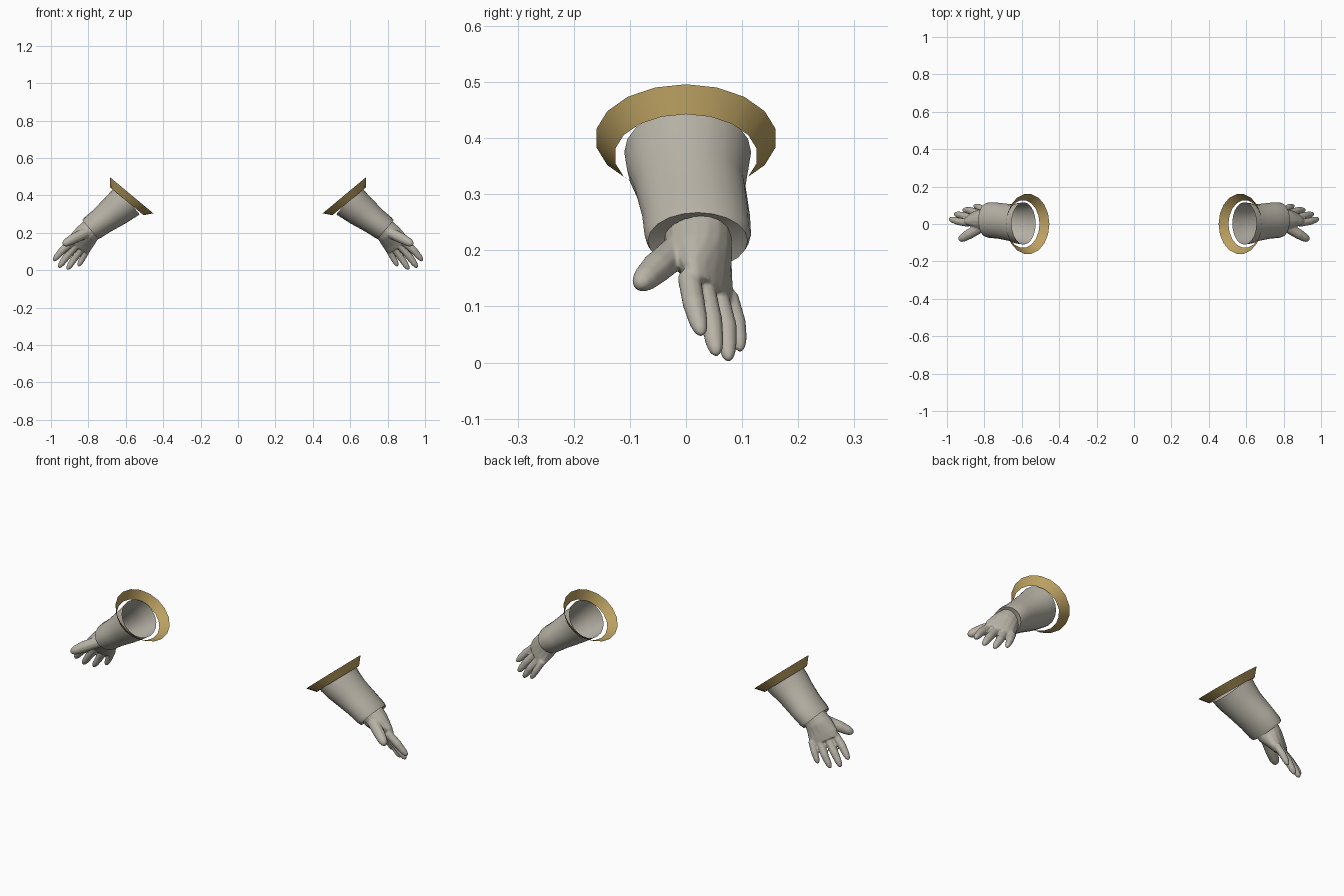
import bpy, bmesh, math
from mathutils import Vector

cube = bpy.data.objects.get("Cube")
if cube:
    bpy.data.objects.remove(cube, do_unlink=True)


def material(name, rgb):
    m = bpy.data.materials.new(name)
    m.use_nodes = True
    m.diffuse_color = (*rgb, 1)
    m.node_tree.nodes["Principled BSDF"].inputs["Base Color"].default_value = (*rgb, 1)
    return m


cloth = material("warm grey cloth", (0.48, 0.45, 0.385))
gold = material("dull gold", (0.50, 0.355, 0.12))


def loft(bm, sections, u, v, n, caps=False):
    """Skin a row of ellipses, each (centre, half width along u, half width along v)."""
    rings = []
    for c, a, b in sections:
        angles = [2 * math.pi * i / n for i in range(n)]
        rings.append([bm.verts.new(Vector(c) + u * a * math.cos(t) + v * b * math.sin(t))
                      for t in angles])
    for r, s in zip(rings, rings[1:]):
        for i in range(n):
            j = (i + 1) % n
            bm.faces.new((r[i], r[j], s[j], s[i]))
    if caps:
        bm.faces.new(rings[0])
        bm.faces.new(rings[-1])


def finish(bm, name, mat, side):
    bmesh.ops.recalc_face_normals(bm, faces=bm.faces)
    if side < 0:
        for vert in bm.verts:
            vert.co.x *= -1
        bmesh.ops.reverse_faces(bm, faces=bm.faces)
    mesh = bpy.data.meshes.new(name)
    bm.to_mesh(mesh)
    bm.free()
    mesh.materials.append(mat)
    ob = bpy.data.objects.new(name, mesh)
    bpy.context.collection.objects.link(ob)
    bpy.ops.object.select_all(action="DESELECT")
    ob.select_set(True)
    bpy.context.view_layer.objects.active = ob
    bpy.ops.object.shade_smooth_by_angle(angle=math.radians(40))
    return ob


Y = Vector((0, 1, 0))
ACROSS = Vector((-0.75, 0.45, -0.45)).normalized()   # index side to little finger side
BACK = Vector((0.32, 0.86, 0.33)).normalized()       # back of the hand


def digit(bm, base, middle, tip, r):
    """Tapered finger with a rounded end."""
    p0, p1, p2 = Vector(base), Vector(middle), Vector(tip)
    d = (p2 - p0).normalized()
    u = (ACROSS - d * ACROSS.dot(d)).normalized()
    v = d.cross(u)
    row = [(p0, r), (p1, r * 0.97), (p1.lerp(p2, 0.65), r * 0.8),
           (p1.lerp(p2, 0.92), r * 0.58), (p2 + d * 0.004, r * 0.25)]
    loft(bm, [(c, k, k) for c, k in row], u, v, 10, True)


def build_arm(side, label):
    # Flared band around the sleeve opening
    bm = bmesh.new()
    axis = Vector((0.64, 0, -0.77))
    top = Vector((0.568, 0, 0.40))
    loft(bm, [(top, 0.15, 0.162), (top + axis * 0.041, 0.116, 0.128)],
         Vector((0.77, 0, 0.64)), Y, 18)
    finish(bm, label + "_sleeve_band", gold, side)

    # Hollow sleeve with a rolled-in cuff
    bm = bmesh.new()
    loft(bm, [((0.59, 0.003, 0.375), 0.10, 0.113),
              ((0.625, 0.003, 0.344), 0.093, 0.108),
              ((0.66, 0.007, 0.315), 0.087, 0.099),
              ((0.73, 0.018, 0.262), 0.074, 0.096),
              ((0.776, 0.021, 0.228), 0.070, 0.095),
              ((0.790, 0.021, 0.217), 0.066, 0.089),
              ((0.785, 0.021, 0.221), 0.045, 0.055)],
         Vector((0.645, 0, 0.765)), Y, 20)
    finish(bm, label + "_sleeve", cloth, side)

    # Hand: palm and five digits fused into one skin
    bm = bmesh.new()
    loft(bm, [((0.775, 0.02, 0.23), 0.058, 0.062),
              ((0.808, 0.025, 0.193), 0.067, 0.056),
              ((0.842, 0.038, 0.148), 0.076, 0.034),
              ((0.858, 0.044, 0.122), 0.071, 0.023)], ACROSS, BACK, 16, True)
    digit(bm, (0.885, 0.005, 0.155), (0.94, 0.014, 0.105), (0.985, 0.027, 0.053), 0.021)
    digit(bm, (0.86, 0.03, 0.14), (0.915, 0.045, 0.075), (0.957, 0.054, 0.017), 0.021)
    digit(bm, (0.83, 0.055, 0.125), (0.875, 0.072, 0.062), (0.911, 0.076, 0.007), 0.020)
    digit(bm, (0.80, 0.075, 0.12), (0.828, 0.09, 0.07), (0.852, 0.097, 0.024), 0.018)
    digit(bm, (0.815, -0.015, 0.2), (0.88, -0.053, 0.168), (0.932, -0.084, 0.139), 0.029)
    hand = finish(bm, label + "_hand", cloth, side)
    skin = hand.modifiers.new("Fuse", "REMESH")
    skin.mode = "VOXEL"
    skin.voxel_size = 0.004
    skin.use_smooth_shade = True
    soft = hand.modifiers.new("Soften", "SMOOTH")
    soft.factor = 0.5
    soft.iterations = 4


for side, label in ((1, "left"), (-1, "right")):
    build_arm(side, label)
